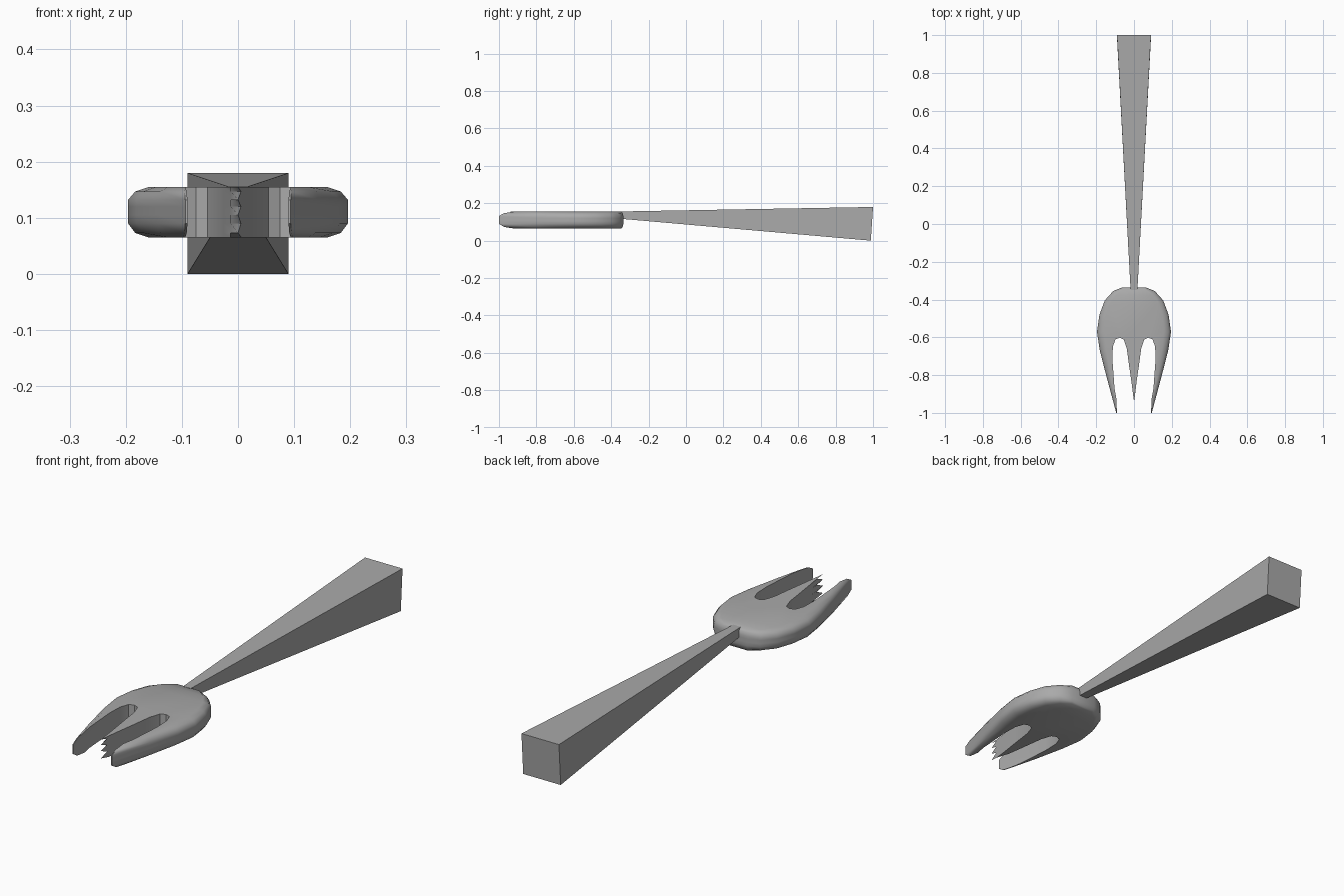
import bpy, bmesh

cube = bpy.data.objects.get("Cube")
if cube:
    bpy.data.objects.remove(cube)

steel = bpy.data.materials.new("grey steel")
steel.use_nodes = True
GREY = (0.4, 0.4, 0.4, 1)
steel.diffuse_color = GREY
steel.node_tree.nodes["Principled BSDF"].inputs["Base Color"].default_value = GREY


def loft(name, rings, smooth=False):
    """Join equal rings of points into a closed solid."""
    bm = bmesh.new()
    loops = [[bm.verts.new(p) for p in ring] for ring in rings]
    for a, b in zip(loops, loops[1:]):
        for i in range(len(a)):
            j = (i + 1) % len(a)
            bm.faces.new((a[i], a[j], b[j], b[i]))
    caps = [bm.faces.new(loops[0]), bm.faces.new(loops[-1])]
    bmesh.ops.recalc_face_normals(bm, faces=bm.faces)
    bmesh.ops.triangulate(bm, faces=caps)
    mesh = bpy.data.meshes.new(name)
    bm.to_mesh(mesh)
    bm.free()
    mesh.materials.append(steel)
    obj = bpy.data.objects.new(name, mesh)
    bpy.context.collection.objects.link(obj)
    if smooth:
        bpy.context.view_layer.objects.active = obj
        obj.select_set(True)
        bpy.ops.object.shade_smooth_by_angle(angle=0.7)
        obj.select_set(False)
    return obj


# Half outline of the head: x, y, then the inward shift of the rounded rim
outer = [(.06, -.335, -.005, -.01), (.11, -.355, -.015, -.02),
         (.155, -.405, -.025, -.02), (.183, -.48, -.033, -.01),
         (.196, -.57, -.037, 0), (.181, -.67, -.035, 0),
         (.145, -.81, -.02, 0), (.094, -1, .004, .08)]
# Tine gap, from the outer tip round to the middle tine
gap = [(.09, -1, .004, .08), (.103, -.87, 0, 0), (.114, -.72, 0, 0),
       (.112, -.65, 0, 0), (.098, -.61, 0, 0), (.075, -.602, 0, 0),
       (.054, -.612, 0, 0), (.038, -.66, 0, 0), (.026, -.75, 0, 0),
       (.013, -.84, 0, 0)]
half = outer + gap

# Layers up the head: height, rim shift, set-back of the jagged middle tip
layers = [(.065, 1, .04), (.073, .35, 0), (.09, 0, .035), (.105, 0, 0),
          (.12, 0, .035), (.132, 0, 0), (.147, .35, .035), (.155, 1, 0)]


def head_ring(z, k, setback):
    right = [(x + dx * k, y + dy * k, z) for x, y, dx, dy in half]
    left = [(-x, y, z) for x, y, z in reversed(right)]
    return right + [(setback * .15, -.94 + setback, z)] + left


loft("fork_head", [head_ring(*layer) for layer in layers], smooth=True)


# Tapered square handle with a slightly tilted end
def handle_ring(w, y_low, y_high, low, high):
    return [(-w, y_low, low), (w, y_low, low), (w, y_high, high), (-w, y_high, high)]


loft("handle", [handle_ring(.018, -.35, -.35, .117, .156),
                handle_ring(.09, .988, 1, 0, .18)])
